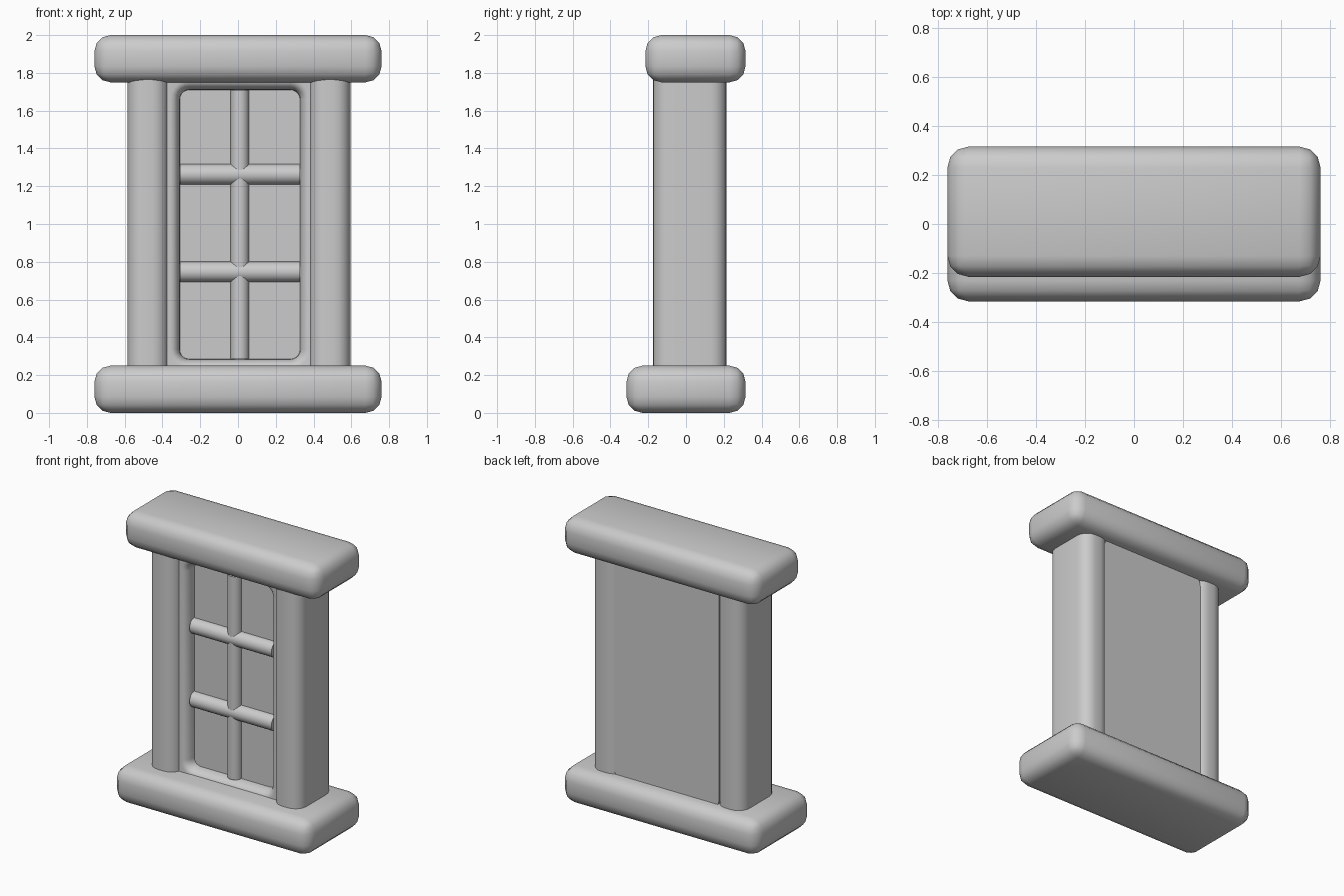
import bpy, bmesh, math
from mathutils import Matrix

if "Cube" in bpy.data.objects:
    bpy.data.objects.remove(bpy.data.objects["Cube"])


def finish(bm, name):
    bmesh.ops.recalc_face_normals(bm, faces=bm.faces[:])
    mesh = bpy.data.meshes.new(name)
    bm.to_mesh(mesh)
    bm.free()
    ob = bpy.data.objects.new(name, mesh)
    bpy.context.collection.objects.link(ob)
    bpy.ops.object.select_all(action='DESELECT')
    ob.select_set(True)
    bpy.context.view_layer.objects.active = ob
    bpy.ops.object.shade_smooth_by_angle(angle=math.radians(42))
    return ob


def rounded_block(name, lo, hi, radius):
    bm = bmesh.new()
    bmesh.ops.create_cube(bm, size=1)
    for v in bm.verts:
        for i in range(3):
            v.co[i] = hi[i] if v.co[i] > 0 else lo[i]
    bmesh.ops.bevel(bm, geom=bm.edges[:], offset=radius, segments=3,
                    profile=0.5, affect='EDGES')
    return finish(bm, name)


def rounded_rect(cu, cv, hu, hv, r, n=5):
    pts = []
    for k, (su, sv) in enumerate([(1, 1), (-1, 1), (-1, -1), (1, -1)]):
        for i in range(n + 1):
            a = math.pi / 2 * (k + i / n)
            pts.append((cu + su * (hu - r) + r * math.cos(a),
                        cv + sv * (hv - r) + r * math.sin(a)))
    return pts


def loft(name, loops):
    """Skin a list of 3D loops and cap both ends."""
    bm = bmesh.new()
    rings = [[bm.verts.new(p) for p in loop] for loop in loops]
    for a, b in zip(rings, rings[1:]):
        for i in range(len(a)):
            j = (i + 1) % len(a)
            bm.faces.new((a[i], a[j], b[j], b[i]))
    bm.faces.new(rings[0])
    bm.faces.new(rings[-1])
    return finish(bm, name)


def bar(name, centre, radius, length, axis):
    bm = bmesh.new()
    rot = Matrix.Rotation(math.pi / 2, 4, 'Y') if axis == 'X' else Matrix()
    bmesh.ops.create_cone(bm, cap_ends=True, segments=24, radius1=radius,
                          radius2=radius, depth=length,
                          matrix=Matrix.Translation(centre) @ rot)
    return finish(bm, name)


# Sill and lintel
rounded_block("sill", (-0.76, -0.315, 0), (0.76, 0.315, 0.25), 0.085)
rounded_block("lintel", (-0.76, -0.215, 1.75), (0.76, 0.315, 2.0), 0.085)

# Side posts with rounded vertical edges
for side, x in (("left", -0.477), ("right", 0.487)):
    outline = rounded_rect(x, 0.02, 0.108, 0.195, 0.085)
    loft(side + "_post", [[(u, v, z) for u, v in outline] for z in (0.15, 1.85)])

# Window panel: solid back, softly rounded frame, recessed pane
CX, CZ, HX, HZ, R = 0.01, 0.9975, 0.318, 0.7125, 0.05
PANE_Y, FRAME_Y, LIP = -0.045, -0.12, 0.05


def frame_loop(grow, y):
    return [(u, y, v) for u, v in rounded_rect(CX, CZ, HX + grow, HZ + grow, R + min(grow, LIP))]


loops = [frame_loop(0.09, 0.2), frame_loop(0.09, FRAME_Y)]
for i in range(6):
    a = math.pi / 2 * i / 5
    loops.append(frame_loop(LIP * (1 - math.sin(a)),
                            FRAME_Y + (PANE_Y - FRAME_Y) * (1 - math.cos(a))))
loft("window_panel", loops)

# Glazing bars
bar("vertical_bar", (CX, PANE_Y, CZ), 0.049, 2 * HZ, 'Z')
for name, z in (("lower_bar", 0.747), ("upper_bar", 1.263)):
    bar(name, (CX, PANE_Y, z), 0.054, 2 * HX, 'X')
